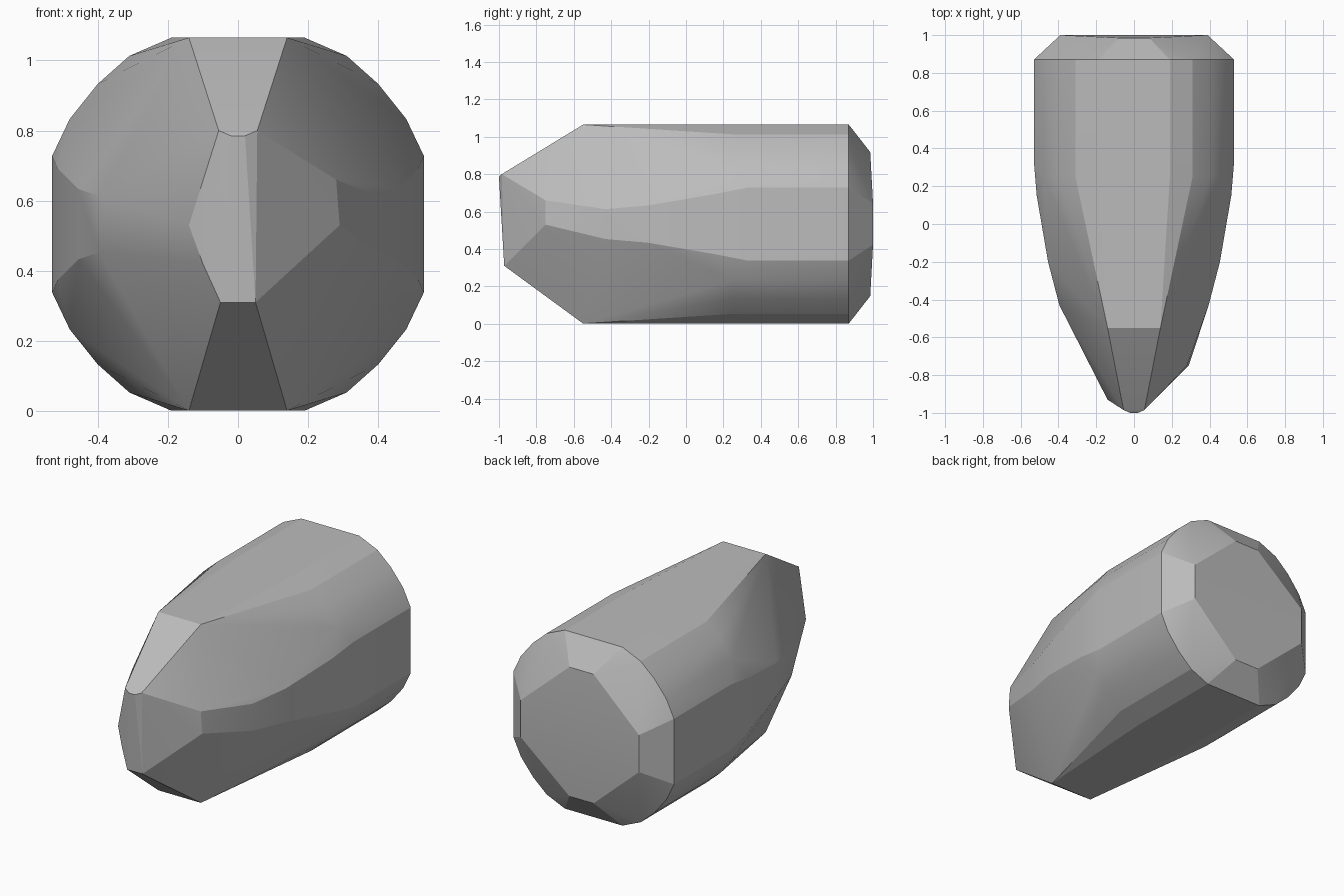
import bpy, bmesh, math

cube = bpy.data.objects.get("Cube")
if cube:
    bpy.data.objects.remove(cube, do_unlink=True)

MID = 0.533  # height of the long axis

grey = bpy.data.materials.new("plain grey")
grey.use_nodes = True
colour = (0.5, 0.5, 0.5, 1)
grey.diffuse_color = colour
grey.node_tree.nodes["Principled BSDF"].inputs["Base Color"].default_value = colour

points = []


def four(x, y, h):
    """Mirror one point left-right and about the long axis."""
    points.extend((sx * x, y, MID + sz * h) for sx in (1, -1) for sz in (1, -1))


# Straight rear barrel: round section with flattened sides, top and bottom
for x, h in [(0.53, 0.195), (0.48, 0.30), (0.40, 0.40), (0.31, 0.48), (0.19, 0.532)]:
    four(x, 0.87, h)
    four(x, 0.33 if x > 0.5 else 0.25, h)

# Chamfered, slightly bowed rear cap
four(0.39, 1.0, 0.11)
four(0.08, 0.985, 0.385)

# Flanks curving in towards the nose
for x, y, h in [(0.515, 0.15, 0.16), (0.49, 0.0, 0.13), (0.455, -0.2, 0.10), (0.395, -0.43, 0.08)]:
    four(x, y, h)

# Front ends of the flat top and bottom
four(0.14, -0.55, 0.532)

# Blunt, uneven nose
points += [(s * 0.055, -0.985, 0.80) for s in (1, -1)]
points += [(s * 0.02, -1.0, 0.785) for s in (1, -1)]
points += [(s * 0.05, -0.972, 0.31) for s in (1, -1)]
points += [(0.29, -0.75, 0.53), (0.28, -0.75, 0.66), (-0.14, -0.93, 0.53), (-0.10, -0.95, 0.42)]

# Wrap the sections in one closed shell
bm = bmesh.new()
for p in points:
    bm.verts.new(p)
hull = bmesh.ops.convex_hull(bm, input=bm.verts)
loose = {v for v in hull["geom_interior"] + hull["geom_unused"] if isinstance(v, bmesh.types.BMVert)}
bmesh.ops.delete(bm, geom=list(loose), context="VERTS")
bmesh.ops.dissolve_limit(bm, angle_limit=math.radians(0.5), verts=bm.verts, edges=bm.edges)
bmesh.ops.recalc_face_normals(bm, faces=bm.faces)
mesh = bpy.data.meshes.new("tapered_body")
bm.to_mesh(mesh)
bm.free()
mesh.materials.append(grey)

body = bpy.data.objects.new("tapered_body", mesh)
bpy.context.collection.objects.link(body)
bpy.ops.object.select_all(action="DESELECT")
body.select_set(True)
bpy.context.view_layer.objects.active = body
bpy.ops.object.shade_smooth_by_angle(angle=math.radians(14))
